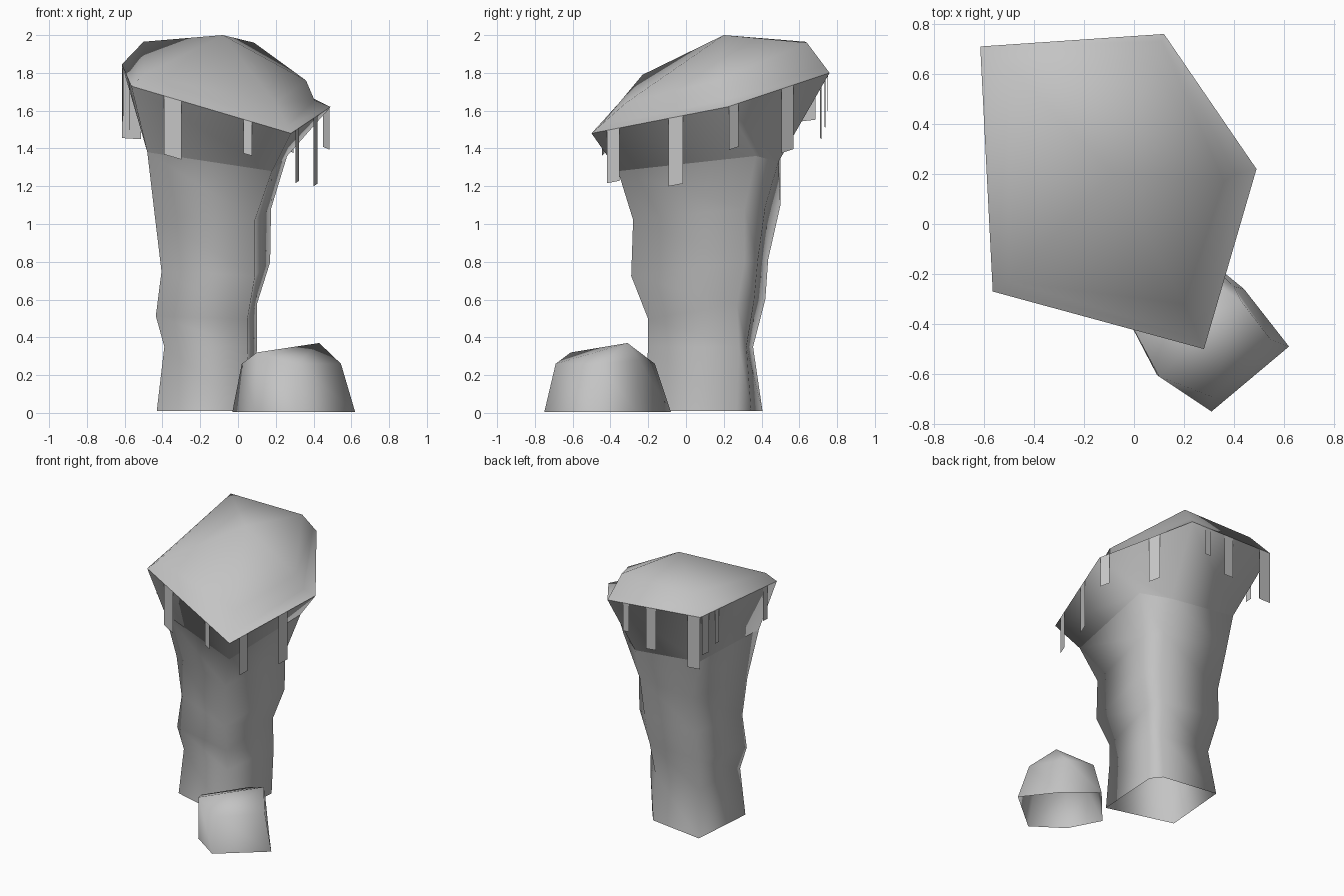
import bpy, bmesh
from mathutils import Vector

cube = bpy.data.objects.get("Cube")
if cube:
    bpy.data.objects.remove(cube)

stone = bpy.data.materials.new("grey stone")
stone.use_nodes = True
GREY = (0.55, 0.55, 0.55, 1)
stone.diffuse_color = GREY
stone.node_tree.nodes["Principled BSDF"].inputs["Base Color"].default_value = GREY


def finish(name, bm, smooth=True):
    mesh = bpy.data.meshes.new(name)
    if smooth:
        bmesh.ops.recalc_face_normals(bm, faces=bm.faces)
    for f in bm.faces:
        f.smooth = smooth
    bm.to_mesh(mesh)
    bm.free()
    mesh.materials.append(stone)
    obj = bpy.data.objects.new(name, mesh)
    bpy.context.collection.objects.link(obj)
    return obj


def loft(name, rings, apex=None):
    """Skin a stack of rings, closed on top if an apex is given."""
    bm = bmesh.new()
    loops = [[bm.verts.new(p) for p in ring] for ring in rings]
    for low, high in zip(loops, loops[1:]):
        for i in range(len(low)):
            j = (i + 1) % len(low)
            bm.faces.new((low[i], low[j], high[j], high[i]))
    if apex:
        top, tip = loops[-1], bm.verts.new(apex)
        for i in range(len(top)):
            bm.faces.new((top[i], top[(i + 1) % len(top)], tip))
    return finish(name, bm)


def level(z, tilt, *xy):
    """A ring at height z that rises towards the back."""
    return [(x, y, z + tilt * y) for x, y in xy]


# Corner order everywhere: back right, back left, left, left front, right front
rim = [(-.615, .71, 1.845), (.12, .76, 1.8), (.49, .22, 1.62),
       (.28, -.5, 1.48), (-.565, -.27, 1.73)]
neck = [(-.46, .5, 1.39), (.08, .49, 1.33), (.26, .37, 1.36),
        (.18, -.36, 1.28), (-.48, -.18, 1.38)]

# Trunk, open at the foot
loft("trunk", [
    level(.01, 0, (-.39, .405), (.03, .345), (.09, .27), (.06, -.225), (-.43, -.09)),
    level(.35, 0, (-.36, .355), (.03, .32), (.1, .28), (.05, -.2), (-.39, -.085)),
    level(.53, .17, (-.4, .42), (.05, .36), (.1, .27), (.05, -.2), (-.435, -.1)),
    level(.76, .12, (-.38, .435), (.08, .38), (.17, .31), (.09, -.29), (-.405, -.09)),
    level(1.05, .1, (-.4, .5), (.09, .42), (.175, .31), (.09, -.28), (-.44, -.1)),
    neck])

# Flared underside between trunk and rim
loft("flare", [neck, rim])

# Domed cap, with a flatter brow at its left corner
shoulder = [(-.5, .63, 1.965), (.085, .64, 1.96), (.36, .17, 1.76),
            (.2, -.32, 1.64), (-.5, -.23, 1.79)]
brow = [Vector(r).lerp(Vector(s), .25) for r, s in zip(rim, shoulder)]
brow[2] = (.405, .2, 1.655)
loft("cap", [rim, brow, shoulder], apex=(-.08, .2, 2))

# Boulder beside the foot, peaked towards the back
loft("boulder", [
    level(.005, 0, (-.03, -.37), (.22, -.08), (.44, -.26),
          (.62, -.49), (.31, -.75), (.09, -.6)),
    [(.02, -.46, .26), (.22, -.165, .26), (.4, -.25, .28),
     (.545, -.46, .26), (.31, -.69, .26), (.1, -.61, .32)]], apex=(.43, -.31, .37))

# Strips hanging from each rim edge: position along edge, width, length
strips = {
    "back": [(.2, .05, .21), (.47, .08, .31), (.93, .1, .39)],
    "back_left": [(.06, .065, .23), (.59, .08, .34)],
    "left": [(.16, .07, .28), (.62, .08, .36)],
    "front": [(.26, .1, .31), (.73, .05, .18)],
    "right": [(.07, .09, .29), (.22, .05, .25), (.85, .06, .25)],
}
for i, (side, group) in enumerate(strips.items()):
    start, end = Vector(rim[(i + 1) % 5]), Vector(rim[i])
    along = (end - start).normalized()
    for n, (t, width, length) in enumerate(group, 1):
        bm = bmesh.new()
        mid, half = start.lerp(end, t), along * width / 2
        drop = Vector((0, 0, -length))
        corners = [mid - half, mid + half, mid + half + drop, mid - half + drop]
        bm.faces.new([bm.verts.new(p) for p in corners])
        finish(f"{side}_strip_{n}", bm, smooth=False)
